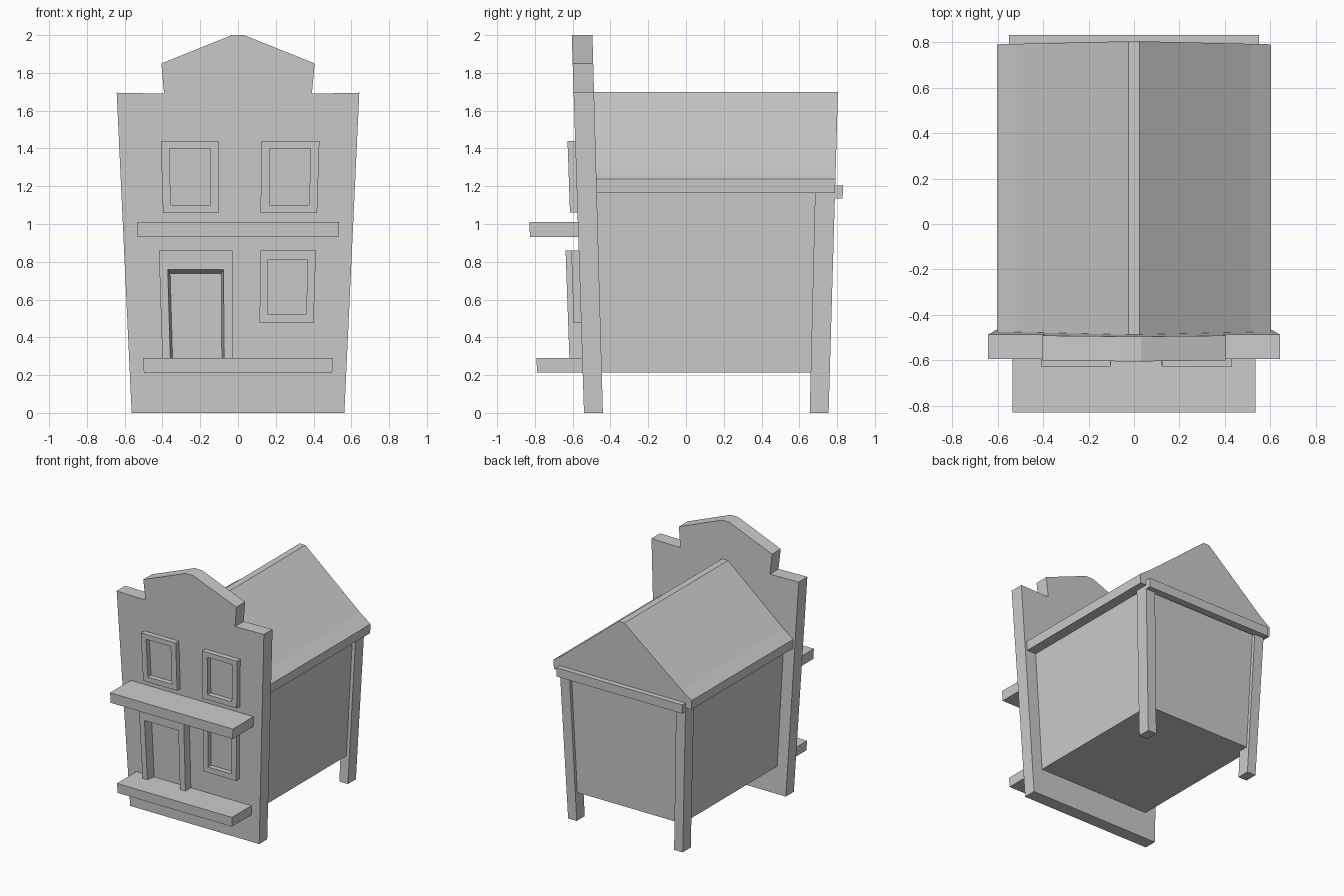
import bpy

if "Cube" in bpy.data.objects:
    bpy.data.objects.remove(bpy.data.objects["Cube"])

WALL_Y = -0.54          # front plane of the facade before leaning


def lean(x, y, z):
    """The whole house flares outward slightly with height."""
    return (x * (1 + 0.083 * z), y + z * (0.0475 * y - 0.0068), z)


def make(name, verts, faces):
    mesh = bpy.data.meshes.new(name)
    mesh.from_pydata([lean(*v) for v in verts], [], faces)
    mesh.update()
    obj = bpy.data.objects.new(name, mesh)
    bpy.context.collection.objects.link(obj)
    return obj


def prism(name, profile, y0, y1):
    """Extrude a counter-clockwise (x, z) outline from y0 (front) to y1 (back)."""
    n = len(profile)
    verts = [(x, y, z) for y in (y0, y1) for x, z in profile]
    faces = [tuple(range(n)), tuple(range(2 * n - 1, n - 1, -1))]
    for i in range(n):
        j = (i + 1) % n
        faces.append((j, i, n + i, n + j))
    return make(name, verts, faces)


def rect(x0, x1, z0, z1):
    return [(x0, z0), (x1, z0), (x1, z1), (x0, z1)]


def box(name, x0, x1, y0, y1, z0, z1):
    return prism(name, rect(x0, x1, z0, z1), y0, y1)


def frame(name, outer, inner, depth, inset=0.0):
    """Raised rectangular surround; inset narrows the opening towards the wall."""
    x0, x1, z0, z1 = inner
    narrow = rect(x0 + inset, x1 - inset, z0, z1 - 2 * inset)
    front, back = WALL_Y - depth, WALL_Y + 0.002
    loops = [(rect(*outer), back), (rect(*outer), front),
             (rect(*inner), front), (narrow, back)]
    verts = [(x, y, z) for loop, y in loops for x, z in loop]
    faces = []
    for k in range(4):
        a, b = 4 * k, 4 * ((k + 1) % 4)
        for i in range(4):
            j = (i + 1) % 4
            faces.append((a + i, a + j, b + j, b + i))
    return make(name, verts, faces)


# False front with stepped gable
half = [(0.563, 0), (0.563, 1.695), (0.343, 1.69), (0.352, 1.85), (0.027, 2.0)]
prism("facade", half + [(-x, z) for x, z in reversed(half)], WALL_Y, -0.44)

# Main body, raised off the ground
box("body", -0.475, 0.475, -0.45, 0.73, 0.215, 1.18)

# Rear posts and the beam across them
for side, label in ((-1, "left"), (1, "right")):
    xs = sorted((side * 0.425, side * 0.50))
    box("rear_post_" + label, xs[0], xs[1], 0.655, 0.755, 0, 1.18)
box("rear_beam", -0.50, 0.50, 0.74, 0.794, 1.135, 1.205)

# Roof with flat ridge and slightly flared eaves
slope = [(0.547, 1.165), (0.547, 1.238), (0.465, 1.30), (0.022, 1.70)]
prism("roof", slope + [(-x, z) for x, z in reversed(slope)], -0.46, 0.755)

# Porch step and balcony shelf
box("porch", -0.49, 0.49, -0.779, -0.50, 0.215, 0.29)
box("balcony", -0.494, 0.494, -0.785, -0.50, 0.93, 1.01)

# Door surround
frame("door_frame", (-0.391, -0.026, 0.25, 0.86), (-0.35, -0.072, 0.27, 0.76), 0.067, 0.012)

# Window surrounds
frame("window_upper_left", (-0.365, -0.093, 1.06, 1.44), (-0.326, -0.134, 1.10, 1.40), 0.038)
frame("window_upper_right", (0.110, 0.385, 1.06, 1.44), (0.152, 0.345, 1.10, 1.40), 0.038)
frame("window_lower_right", (0.110, 0.385, 0.475, 0.86), (0.150, 0.346, 0.52, 0.81), 0.038)
